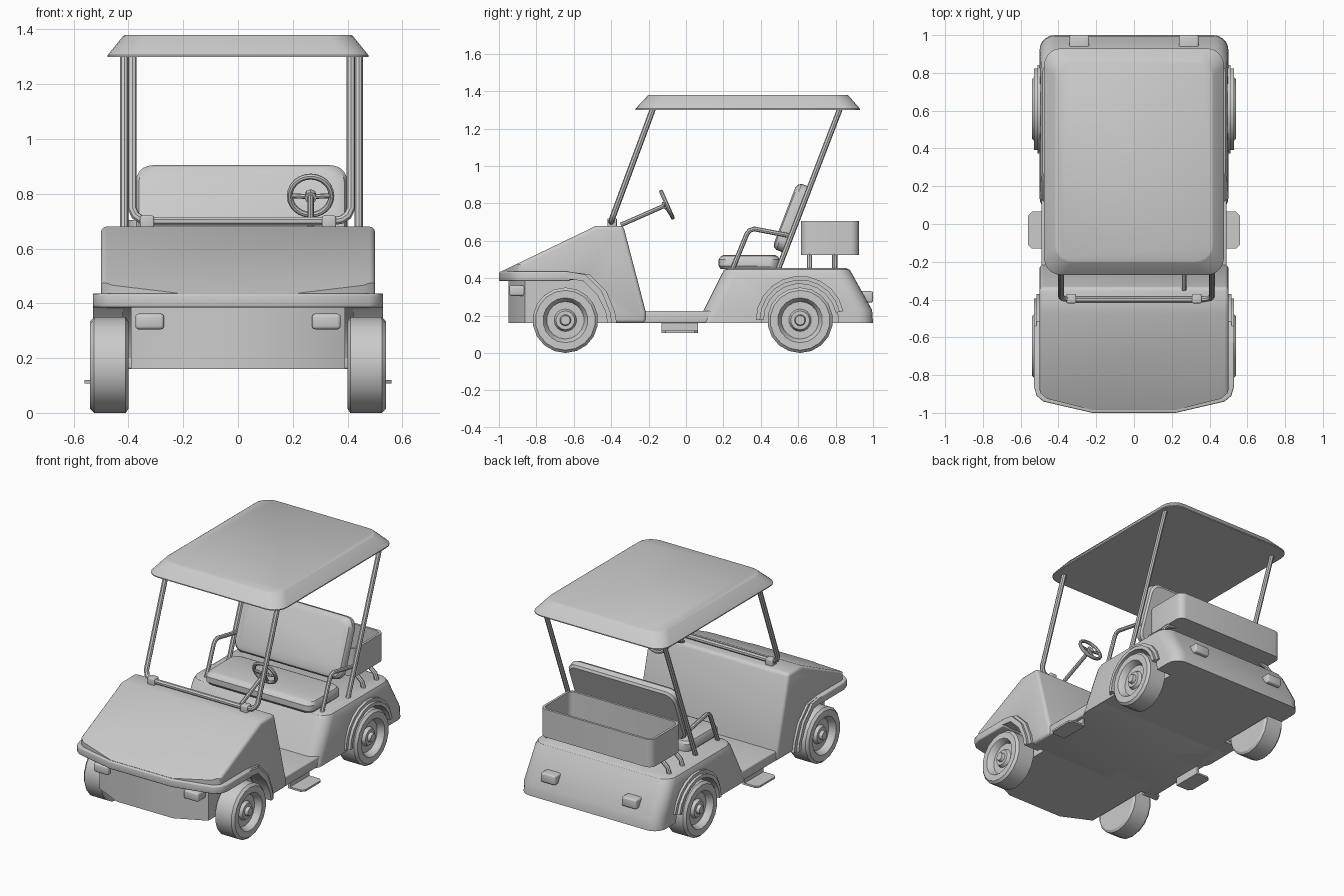
import bpy, bmesh, math
from mathutils import Vector, Matrix

cube = bpy.data.objects.get("Cube")
if cube:
    bpy.data.objects.remove(cube)

grey = bpy.data.materials.new("plain_grey")
grey.use_nodes = True
grey.diffuse_color = (0.6, 0.6, 0.6, 1)
grey.node_tree.nodes["Principled BSDF"].inputs["Base Color"].default_value = (0.6, 0.6, 0.6, 1)
SHIFT = 0.013  # the seat and roof frame sit slightly to one side


def finish(name, bm, smooth=True):
    bmesh.ops.recalc_face_normals(bm, faces=bm.faces)
    mesh = bpy.data.meshes.new(name)
    bm.to_mesh(mesh)
    bm.free()
    obj = bpy.data.objects.new(name, mesh)
    bpy.context.collection.objects.link(obj)
    mesh.materials.append(grey)
    if smooth:
        bpy.ops.object.select_all(action='DESELECT')
        obj.select_set(True)
        bpy.context.view_layer.objects.active = obj
        bpy.ops.object.shade_smooth_by_angle(angle=math.radians(32))
    return obj


def bake(obj):
    """Apply all modifiers, or turn a curve into a mesh."""
    bpy.context.view_layer.update()
    deps = bpy.context.evaluated_depsgraph_get()
    mesh = bpy.data.meshes.new_from_object(obj.evaluated_get(deps))
    name = obj.name
    bpy.data.objects.remove(obj)
    bm = bmesh.new()
    bm.from_mesh(mesh)
    bpy.data.meshes.remove(mesh)
    return finish(name, bm)


def prism(name, pts, lo, hi, axis='x', bevel=0):
    """Extrude a flat outline: (y, z) points along x, or (x, y) points along z."""
    bm = bmesh.new()
    def place(p, h):
        return (h, p[0], p[1]) if axis == 'x' else (p[0], p[1], h)
    rings = [[bm.verts.new(place(p, h)) for p in pts] for h in (lo, hi)]
    skin(bm, rings)
    obj = finish(name, bm, not bevel)
    if bevel:
        mod = obj.modifiers.new("Bevel", 'BEVEL')
        mod.width, mod.segments, mod.angle_limit = bevel, 3, math.radians(40)
        obj = bake(obj)
    return obj


def skin(bm, rings, caps=True):
    n = len(rings[0])
    for a, b in zip(rings, rings[1:]):
        for i in range(n):
            j = (i + 1) % n
            bm.faces.new((a[i], a[j], b[j], b[i]))
    if caps:
        bm.faces.new(rings[0])
        bm.faces.new(rings[-1])


def loft(name, sections, corner=0.08, x=0.0, steps=5):
    """Stack rounded rectangles given as (z, half width, y front, y back)."""
    bm = bmesh.new()
    rings = []
    for z, w, y0, y1 in sections:
        ring = []
        for k, (cx, cy) in enumerate(((w, y1), (-w, y1), (-w, y0), (w, y0))):
            ox = cx - math.copysign(corner, cx)
            oy = cy + (corner if k > 1 else -corner)
            for s in range(steps + 1):
                a = math.pi / 2 * (k + s / steps)
                ring.append(bm.verts.new((x + ox + corner * math.cos(a), oy + corner * math.sin(a), z)))
        rings.append(ring)
    skin(bm, rings)
    return finish(name, bm)


def tube(name, pts, r, closed=False):
    curve = bpy.data.curves.new(name, 'CURVE')
    curve.dimensions, curve.bevel_depth, curve.bevel_resolution = '3D', r, 2
    curve.use_fill_caps = True
    line = curve.splines.new('POLY')
    line.points.add(len(pts) - 1)
    for p, co in zip(line.points, pts):
        p.co = (*co, 1)
    line.use_cyclic_u = closed
    obj = bpy.data.objects.new(name, curve)
    bpy.context.collection.objects.link(obj)
    return bake(obj)


def box(name, x, y, z, bevel=0):
    return prism(name, [(y[0], z[0]), (y[1], z[0]), (y[1], z[1]), (y[0], z[1])], x[0], x[1], 'x', bevel)


def arc(cy, cz, r, n=12, a0=0, a1=180):
    return [(cy + r * math.cos(math.radians(a0 + (a1 - a0) * i / n)),
             cz + r * math.sin(math.radians(a0 + (a1 - a0) * i / n))) for i in range(n + 1)]


def cut(obj, cutter, mode='DIFFERENCE'):
    mod = obj.modifiers.new("Cut", 'BOOLEAN')
    mod.object, mod.operation, mod.solver = cutter, mode, 'EXACT'
    obj = bake(obj)
    bpy.data.objects.remove(cutter)
    return obj


def wheel(name, side, y):
    outline = [(.40, .001), (.40, .16), (.41, .175), (.525, .175), (.54, .16), (.54, .12),
               (.53, .112), (.5, .1), (.5, .06), (.52, .05), (.52, .03), (.54, .025), (.54, .001)]
    bm = bmesh.new()
    rings = []
    for x, r in outline:
        rings.append([bm.verts.new((side * x, y + r * math.cos(a), .175 + r * math.sin(a)))
                      for a in (math.tau * (i + .5) / 18 for i in range(18))])
    skin(bm, rings)
    return finish(name, bm)


def front_plan(w, front, flat, back, chamfer):
    half = [(flat, front), (w - .05, front + chamfer - .03), (w - .015, front + chamfer),
            (w, front + chamfer + .05), (w, back)]
    return half + [(-x, y) for x, y in reversed(half)]


# Front cowl, its lip and the nose below it
cowl = prism("front_cowl", [(-1, .39), (-1, .43), (-.48, .68), (-.335, .68), (-.215, .22), (-.215, .16),
                            (-.39, .16), (-.41, .24), (-.47, .33), (-.56, .39)], -.5, .5, 'x', .022)
cut(cowl, prism("cowl_cutter", front_plan(.51, -.985, .22, 0, .09), 0, 1, 'z'), 'INTERSECT')
prism("hood_lip", front_plan(.53, -1, .22, -.62, .09), .385, .435, 'z', .008)
prism("nose", [(.2, -.95), (.39, -.86), (.39, -.3), (-.39, -.3), (-.39, -.86), (-.2, -.95)], .16, .4, 'z')

# Floor and rear body with wheel wells
box("floor", (-.49, .49), (-.4, .3), (.16, .225), .008)
rear = loft("rear_body", [(.16, .5, .06, 1), (.23, .5, .095, .995), (.42, .495, .19, .89),
                          (.445, .485, .205, .875), (.455, .465, .225, .855)])
for s in (-1, 1):
    well = arc(.61, .175, .205) + [(.405, .1), (.815, .1)]
    rear = cut(rear, prism("well_cutter", well, s * .39, s * .7))

for s, side in ((1, "left"), (-1, "right")):
    # Wheels and stepped fender trims
    for y, end in ((-.645, "front"), (.61, "rear")):
        wheel(f"{end}_{side}_wheel", s, y)
    for r, x in ((.195, .53), (.215, .512)):
        trim = arc(.61, .175, r + .022, 10, 12) + arc(.61, .175, r, 10, 12)[::-1]
        prism(f"rear_{side}_fender", trim, s * .42, s * x)
    for d, x in ((0, .53), (.025, .515)):
        prism(f"front_{side}_fender", [
            (-.63, .435), (-.54 + d, .42), (-.45 + d, .33), (-.405 + d, .22), (-.395 + d, .16),
            (-.42 + d, .16), (-.43 + d, .22), (-.475 + d, .31), (-.55 + d, .385), (-.63, .395)], s * .42, s * x)
    # Lamps
    box(f"{side}_headlamp", (s * .27, s * .375), (-.945, -.84), (.305, .362), .012)
    box(f"{side}_tail_lamp", (s * .237, s * .342), (.9, 1), (.27, .33), .01)
    # Side step: hanging plate with a back strip
    prism(f"{side}_step", [(s * .46, -.13), (s * .54, -.13), (s * .56, -.11), (s * .56, .045),
                           (s * .54, .065), (s * .46, .065)], .108, .12, 'z')
    box(f"{side}_step_hanger", (s * .45, s * .465), (-.13, .065), (.108, .17))
    # Roof posts, arm rest and frame clamps
    px = SHIFT + s * .428
    tube(f"rear_{side}_post", [(px, .49, .44), (px, .825, 1.31)], .015)
    ax = SHIFT + s * .415
    tube(f"{side}_arm_rest", [(ax, .245, .44), (ax, .325, .635), (ax, .34, .655), (ax, .365, .663),
                              (ax, .565, .625)], .013)
    box(f"{side}_frame_clamp", (s * .307, s * .357), (-.42, -.37), (.67, .72), .006)
    # Basket brackets
    for y in (.66, .795):
        tube(f"{side}_basket_bracket", [(s * .34, y, .53), (s * .39, y, .52), (s * .425, y, .49),
                                        (s * .44, y, .44)], .014)

# Front roof frame: one bent tube
half = [(.399, -.175, 1.31), (.399, -.385, .745), (.387, -.394, .72), (.365, -.398, .705), (.33, -.4, .7)]
tube("front_roof_frame", [(SHIFT + x, y, z) for x, y, z in half]
     + [(SHIFT - x, y, z) for x, y, z in reversed(half)], .016)

# Roof
loft("roof", [(1.3, .476, -.27, .93), (1.306, .476, -.27, .93), (1.375, .42, -.205, .87),
              (1.38, .412, -.197, .862)], .09)

# Seat
loft("seat_cushion", [(.45, .375, .185, .5), (.465, .385, .175, .5), (.5, .385, .175, .5),
                      (.518, .375, .188, .49), (.525, .355, .205, .47)], .05, SHIFT)
back = loft("seat_back", [(0, .375, .01, .365), (.012, .385, 0, .378), (.045, .385, 0, .378),
                          (.062, .375, .01, .366), (.07, .355, .03, .346)], .06, SHIFT)
back.matrix_world = Matrix.Translation((0, .525, .535)) @ Matrix.Rotation(math.radians(69), 4, 'X')

# Rear basket, open at the top
basket = loft("rear_basket", [(.525, .4, .615, .925), (.705, .4, .615, .925)], .045)
cut(basket, loft("basket_cutter", [(.545, .385, .63, .91), (.8, .385, .63, .91)], .035))

# Steering wheel and column
hub = Vector((.265, -.102, .793))
axis = Vector((0, .915, .403))
up = Vector((0, -.403, .915))
right = Vector((1, 0, 0))
tube("steering_rim", [hub + .076 * (right * math.cos(a) + up * math.sin(a))
                      for a in (math.tau * i / 24 for i in range(24))], .011, True)
for a in (0, 180, 270):
    a = math.radians(a)
    tube("steering_spoke", [hub - axis * .01, hub + .074 * (right * math.cos(a) + up * math.sin(a))], .009)
tube("steering_hub", [hub - axis * .02, hub + axis * .008], .022)
tube("steering_column", [hub, hub - axis * .27], .012)
